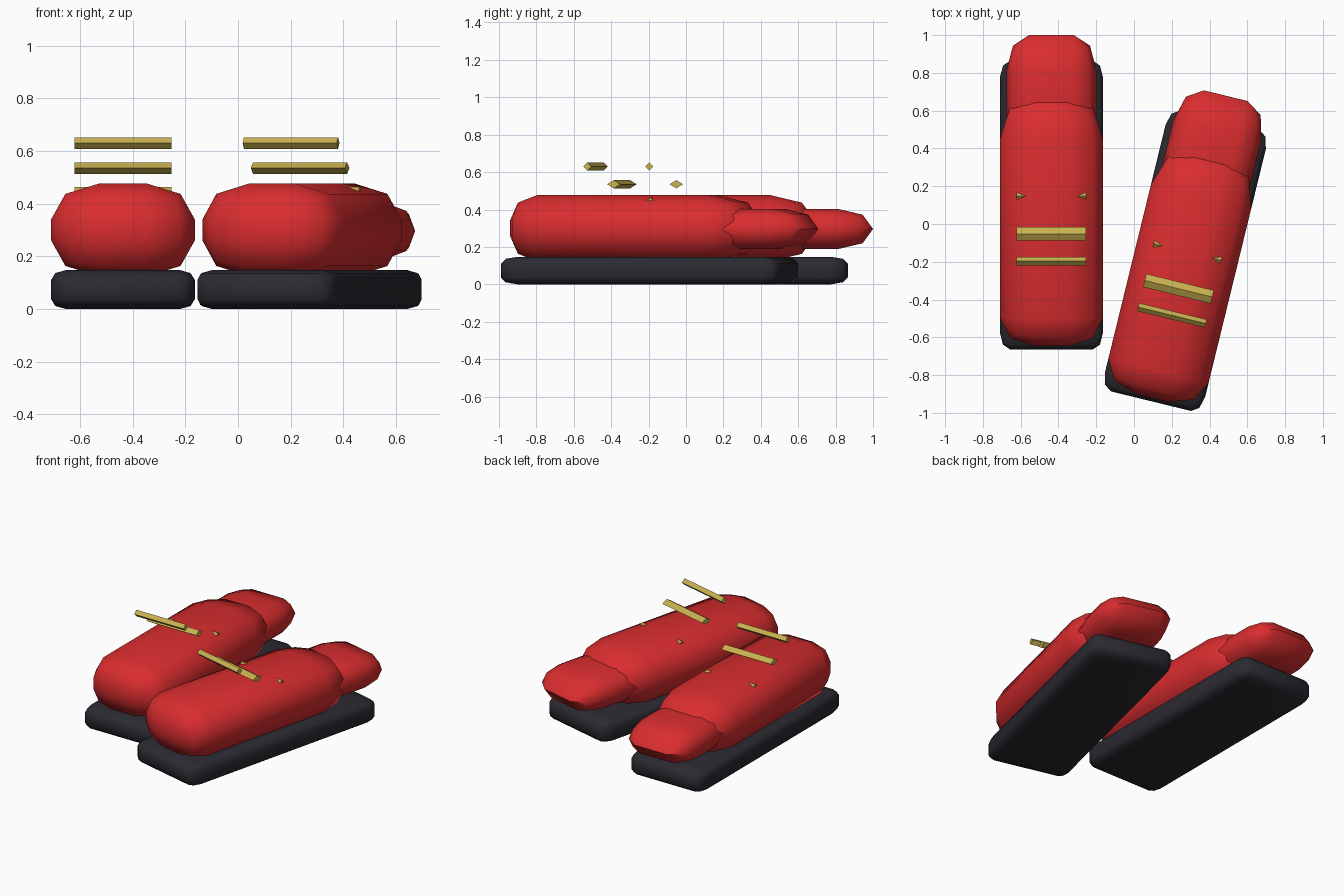
import bpy, bmesh, math
from mathutils import Matrix, Vector

if "Cube" in bpy.data.objects:
    bpy.data.objects.remove(bpy.data.objects["Cube"])


def material(name, rgb):
    m = bpy.data.materials.new(name)
    m.diffuse_color = (*rgb, 1)
    m.use_nodes = True
    m.node_tree.nodes["Principled BSDF"].inputs["Base Color"].default_value = m.diffuse_color
    return m


RED = material("red", (0.70, 0.026, 0.028))
DARK = material("charcoal", (0.023, 0.023, 0.031))
GOLD = material("gold", (0.58, 0.44, 0.08))


def finish(bm, name, mat, place):
    bmesh.ops.remove_doubles(bm, verts=bm.verts, dist=0.0005)
    bmesh.ops.recalc_face_normals(bm, faces=bm.faces)
    bm.transform(place)
    me = bpy.data.meshes.new(name)
    bm.to_mesh(me)
    bm.free()
    me.materials.append(mat)
    ob = bpy.data.objects.new(name, me)
    bpy.context.collection.objects.link(ob)
    bpy.ops.object.select_all(action='DESELECT')
    ob.select_set(True)
    bpy.context.view_layer.objects.active = ob
    bpy.ops.object.shade_smooth_by_angle(angle=math.radians(50))


def rounded_box(name, mat, place, lo, hi, r_lo, r_hi):
    """Two-step rounded box between lo and hi, with its own rounding per side."""
    bm = bmesh.new()
    bmesh.ops.create_cube(bm, size=2)
    bmesh.ops.bevel(bm, geom=bm.edges[:], offset=0.5, segments=2,
                    profile=0.5, affect='EDGES')
    for v in bm.verts:
        for i in range(3):
            c = v.co[i]
            t = (abs(c) - 0.5) * 2      # 0 at start of rounding, 1 at the face
            if c < 0:
                v.co[i] = lo[i] + r_lo[i] * (1 - t)
            else:
                v.co[i] = hi[i] - r_hi[i] * (1 - t)
    finish(bm, name, mat, place)


def lace(name, place, y, z, half_y, half_z):
    """Four-sided bar lying across the shoe."""
    bm = bmesh.new()
    ring = [(half_y, 0), (0, half_z), (-half_y, 0), (0, -half_z)]
    face = bm.faces.new([bm.verts.new((-0.184, y + a, z + b)) for a, b in ring])
    out = bmesh.ops.extrude_face_region(bm, geom=[face])
    moved = [g for g in out["geom"] if isinstance(g, bmesh.types.BMVert)]
    bmesh.ops.translate(bm, verts=moved, vec=(0.368, 0, 0))
    finish(bm, name, GOLD, place)


def shoe(side, x, y, turn):
    place = Matrix.Translation(Vector((x, y, 0))) @ Matrix.Rotation(turn, 4, 'Z')
    # flat sole
    r = (0.055, 0.09, 0.037)
    rounded_box(side + "_sole", DARK, place,
                (-0.273, -0.765, 0), (0.273, 0.765, 0.147), r, r)
    # main body
    rounded_box(side + "_upper", RED, place,
                (-0.273, -0.747, 0.123), (0.273, 0.59, 0.477),
                (0.185, 0.15, 0.137), (0.185, 0.24, 0.137))
    # toe cap
    r = (0.12, 0.19, 0.108)
    rounded_box(side + "_toe", RED, place,
                (-0.239, 0.25, 0.188), (0.239, 0.9, 0.404), r, r)
    # laces, rising toward the ankle
    for i, (ly, lz, hy, hz) in enumerate([(0.048, 0.44, 0.028, 0.023),
                                          (-0.152, 0.535, 0.036, 0.022),
                                          (-0.297, 0.63, 0.022, 0.022)]):
        lace(f"{side}_lace_{i + 1}", place, ly, lz, hy, hz)


shoe("left", -0.437, 0.10, 0)
shoe("right", 0.272, -0.195, math.radians(-13.75))
